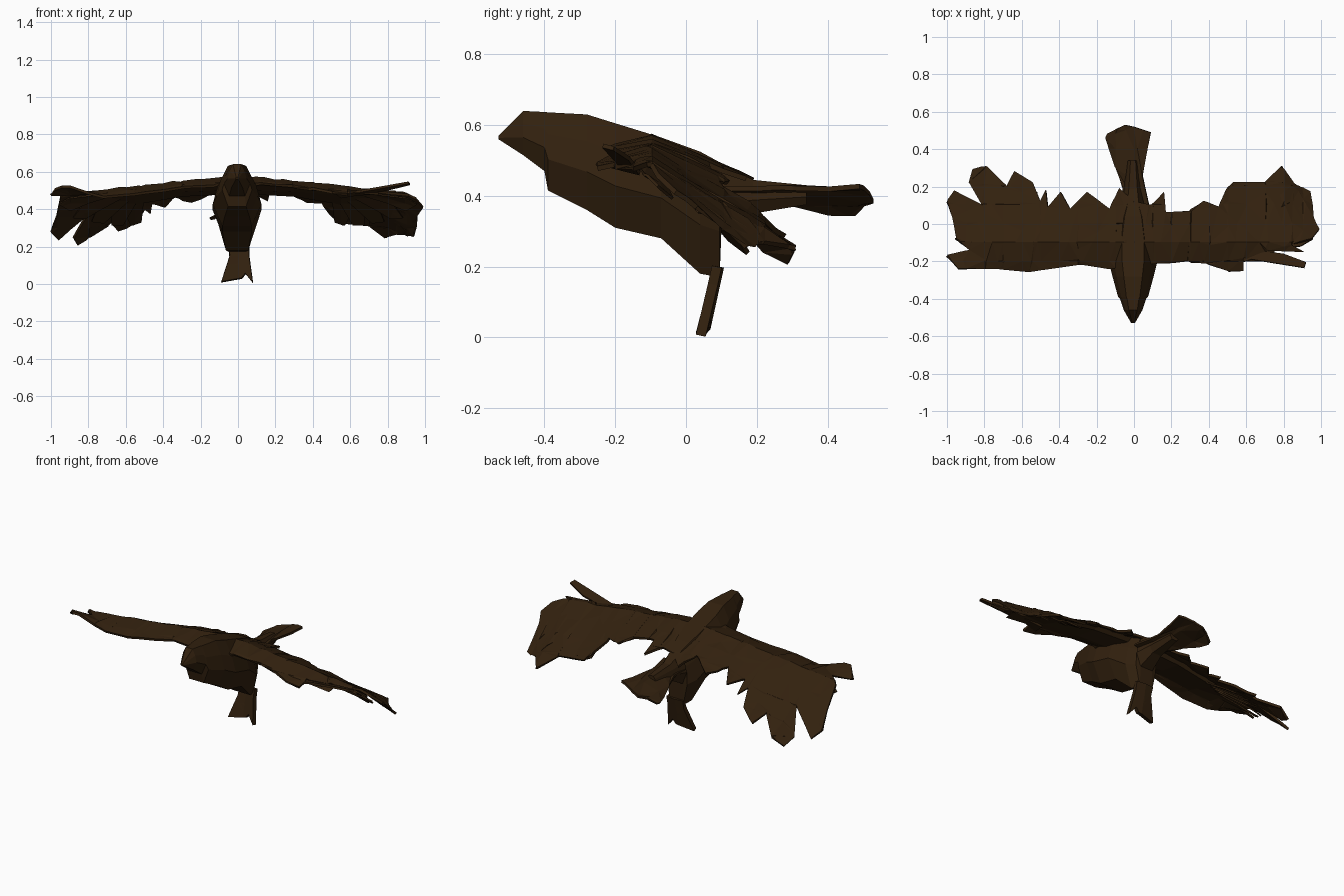
import bpy, bmesh, math, random
from mathutils import Vector

random.seed(4)
if "Cube" in bpy.data.objects:
    bpy.data.objects.remove(bpy.data.objects["Cube"])

brown = bpy.data.materials.new("dark brown plumage")
brown.use_nodes = True
colour = (0.032, 0.015, 0.0045, 1)
brown.diffuse_color = colour
shader = brown.node_tree.nodes["Principled BSDF"]
shader.inputs["Base Color"].default_value = colour
shader.inputs["Roughness"].default_value = 0.9


def finish(name, bm, thickness=0):
    bmesh.ops.recalc_face_normals(bm, faces=bm.faces[:])
    mesh = bpy.data.meshes.new(name)
    bm.to_mesh(mesh)
    bm.free()
    mesh.materials.append(brown)
    obj = bpy.data.objects.new(name, mesh)
    bpy.context.collection.objects.link(obj)
    if thickness:
        solid = obj.modifiers.new("thickness", 'SOLIDIFY')
        solid.thickness = thickness
        solid.offset = 0


def loft(name, rings):
    """Join equal rings of points with quads and cap both ends."""
    bm = bmesh.new()
    loops = [[bm.verts.new(p) for p in ring] for ring in rings]
    for a, b in zip(loops, loops[1:]):
        for i in range(len(a)):
            j = (i + 1) % len(a)
            bm.faces.new((a[i], a[j], b[j], b[i]))
    bm.faces.new(loops[0])
    bm.faces.new(loops[-1])
    finish(name, bm)


def sheet(name, outline, place, thickness, jitter=0.0):
    """Flat outline in hundredths, cut into a grid and bent by place(u, v)."""
    bm = bmesh.new()
    bm.faces.new([bm.verts.new((u / 100, v / 100, 0)) for u, v in outline])
    bmesh.ops.triangulate(bm, faces=bm.faces[:])
    for axis in ((1, 0, 0), (0, 1, 0)):
        for k in range(-10, 11):
            geom = bm.verts[:] + bm.edges[:] + bm.faces[:]
            bmesh.ops.bisect_plane(bm, geom=geom, plane_no=axis,
                                   plane_co=Vector(axis) * (k * 0.1 + 0.003))
    bmesh.ops.triangulate(bm, faces=bm.faces[:])
    for v in bm.verts:
        v.co = place(v.co.x, v.co.y)
        v.co.z += random.uniform(-jitter, jitter)
    finish(name, bm, thickness)


# Body: eight-sided rings (y, top, bottom, half width) from beak to tail root
stations = [(-53, 57, 56, 1), (-46, 64, 51.5, 5), (-40, 63.7, 47, 7),
            (-39, 63.6, 41.5, 8), (-28, 63, 36, 11), (-20, 60.5, 31, 13),
            (-7, 56.5, 28, 13), (4, 52.5, 18, 10), (9.5, 49.5, 17, 7),
            (10, 49, 30, 7), (19, 44.5, 35, 5), (34, 43, 37.5, 3)]
section = [(0.45, 1), (0.8, 0.72), (1, 0.4), (0.6, 0)]
section += [(-u, v) for u, v in reversed(section)]
loft("body", [[((u * w - 0.5) / 100, y / 100, (low + v * (top - low)) / 100)
               for u, v in section] for y, top, low, w in stations])


def ramp(value, start, end):
    return min(max((value - start) / (end - start), 0), 1)


# Wings: the surface droops from the leading edge toward the trailing feathers
def wing_surface(x, y):
    span = abs(x)
    z = 0.565 - 0.1 * max(span - 0.1, 0)
    if y < -0.1:
        z -= 0.25 * (-0.1 - y)
        z += 0.075 * ramp(span, 0.75, 0.92) * ramp(-y, 0.15, 0.22)
    else:
        slope = 0.42 + 0.18 * ramp(span, 0.35, 0.55) + 0.27 * ramp(span, 0.8, 0.95)
        z -= slope * (y + 0.1)
    return Vector((x, y, z))


right_outline = [(0, -22), (-13, -24), (-28, -21.5), (-56, -25.5), (-72, -24),
                 (-94, -24), (-100, -17), (-88, -14), (-95, -8), (-97, 3),
                 (-100, 12), (-96, 17.5), (-81, 10), (-88, 22), (-86, 29),
                 (-79, 31), (-68, 20), (-64, 28), (-54, 22), (-50, 12),
                 (-47, 18), (-46, 9), (-39, 17), (-34, 8), (-25, 17),
                 (-13, 8), (-8, 19), (0, 12)]
left_outline = [(0, -22), (12, -21), (29, -20), (38, -21), (50, -25),
                (58.5, -25), (58.5, -18), (72, -14), (91, -15), (84, -11),
                (95, -8), (99, -3), (96, 3), (84, 3), (94, 17), (79, 9),
                (76, 13), (85, 22), (79, 31), (70, 22), (53, 22), (49, 18),
                (45, 9), (37, 12), (30, 7), (17, 6), (16, 17), (9, 10), (0, 12)]
sheet("right_wing", right_outline, wing_surface, 0.014, 0.005)
sheet("left_wing", left_outline, wing_surface, 0.014, 0.005)

# Raised first feather of the left wing
sheet("left_leading_feather",
      [(52, -22), (63, -19), (91, -23.5), (92, -20.5), (80, -16), (55, -13)],
      lambda x, y: Vector((x, y, 0.497 + 0.13 * (x - 0.6) - 0.3 * (y + 0.22))), 0.012)

for side, label in ((-1, "right"), (1, "left")):
    # Thick arm under the leading edge
    rings = []
    for span, size in ((0.05, 1), (0.3, 0.8), (0.55, 0.7), (0.75, 0.15)):
        ring = []
        for y, drop in ((-0.2, 0), (-0.1, 0), (0.04, 0), (0.02, 0.035), (-0.12, 0.06)):
            p = wing_surface(side * span, y)
            p.z -= drop * size
            ring.append(p)
        rings.append(ring)
    loft(label + "_wing_arm", rings)

    # Second layer of flight feathers fanned beneath the wing
    for k in range(5):
        angle = math.radians(8 + 18 * k)
        tip = 36 - 3 * k
        root_x, root_y = 0.6 - 0.02 * k, -0.12 + 0.02 * k

        def feather_place(u, v):
            x = root_x + u * math.cos(angle) - v * math.sin(angle)
            y = root_y + u * math.sin(angle) + v * math.cos(angle)
            p = wing_surface(side * x, y)
            p.z -= 0.015 + 0.06 * u + 0.3 * v
            return p

        sheet(f"{label}_under_feather_{k + 1}",
              [(0, -2), (tip * 0.8, -4), (tip, -1), (tip * 0.85, 4), (0, 2)],
              feather_place, 0.008)

# Tail: a fan twisted so its left edge is the higher one
tail_outline = [(-7, 10), (-6, 19), (-15, 46), (-14, 48), (-5, 53), (0, 52),
                (9, 49), (4.5, 26), (8, 10)]
sheet("tail", tail_outline,
      lambda x, y: Vector((x, y, 0.404 + 0.34 * x + 0.01 * math.sin(x * 60))), 0.014)

# Hanging foot: a notched fan that leans forward as it drops
foot_outline = [(-5, 20), (-4.5, 15), (-9, 1), (2, 3), (4, 5.5), (8, 0.5),
                (6, 15), (6, 20)]
sheet("foot", foot_outline,
      lambda x, z: Vector((x, 0.05 + 0.22 * z - 0.12 * abs(x), z)), 0.028)
